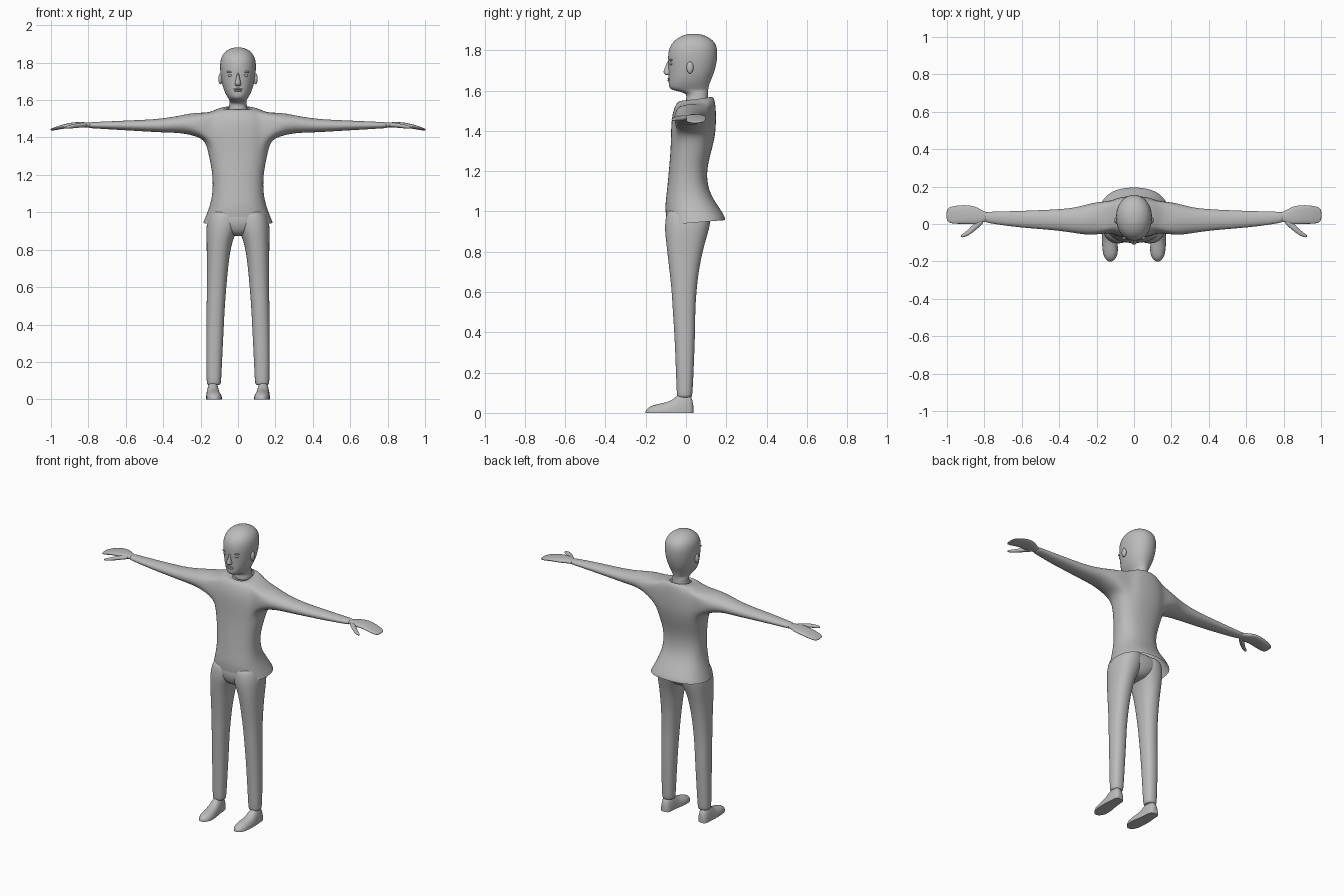
import bpy, bmesh, math
from mathutils import Matrix, Vector

grey = bpy.data.materials.new("plain_grey")
grey.diffuse_color = (0.5, 0.5, 0.5, 1)


def finish(bm, name, mirror=False, subsurf=2, angle=60):
    bmesh.ops.recalc_face_normals(bm, faces=bm.faces)
    me = bpy.data.meshes.new(name)
    bm.to_mesh(me)
    bm.free()
    me.materials.append(grey)
    ob = bpy.data.objects.new(name, me)
    bpy.context.collection.objects.link(ob)
    for o in bpy.context.selected_objects:
        o.select_set(False)
    ob.select_set(True)
    bpy.context.view_layer.objects.active = ob
    if subsurf:
        me.polygons.foreach_set("use_smooth", [True] * len(me.polygons))
    else:
        bpy.ops.object.shade_smooth_by_angle(angle=math.radians(angle))
    if mirror:
        ob.modifiers.new("mirror", 'MIRROR').use_mirror_merge = False
    if subsurf:
        m = ob.modifiers.new("smooth", 'SUBSURF')
        m.levels = m.render_levels = subsurf
    return ob


def loft(bm, axis, rings, n=24, p=1.0, caps=(True, True), flip=1, floor=None, tilt=None):
    """Rings are (t, a0, a1, b0, b1): place along the axis and bounds across it."""
    rows, grid = [], []
    for k, (t, a0, a1, b0, b1) in enumerate(rings):
        row = []
        for i in range(n):
            w = 2 * math.pi * i / n
            c, s = math.cos(w), math.sin(w)
            c = math.copysign(abs(c) ** p, c)
            s = math.copysign(abs(s) ** p, s)
            a = (a0 + a1) / 2 + (a1 - a0) / 2 * c
            b = (b0 + b1) / 2 + (b1 - b0) / 2 * s
            if floor is not None:
                b = max(floor, b)
            dt = tilt.get(k, 0) * s if tilt else 0
            co = {'x': (t * flip, a, b), 'y': (a, t, b), 'z': (a, b, t + dt)}[axis]
            row.append(bm.verts.new(co))
        rows.append(row)
    for r, q in zip(rows, rows[1:]):
        grid.append([bm.faces.new((r[i], r[(i + 1) % n], q[(i + 1) % n], q[i])) for i in range(n)])
    if caps[0]:
        bm.faces.new(rows[0])
    if caps[1]:
        bm.faces.new(rows[-1])
    return rows, grid


def ball(bm, centre, radii):
    bmesh.ops.create_uvsphere(bm, u_segments=16, v_segments=10, radius=1,
                              matrix=Matrix.Translation(Vector(centre)) @ Matrix.Diagonal((*radii, 1)))


# jacket: flared body, arm holes cut in the sides, sleeves bridged on
body = [(0.945, -.187, .187, -.096, .196), (0.97, -.177, .177, -.1, .197),
        (1.03, -.153, .153, -.105, .158), (1.1, -.136, .136, -.095, .112),
        (1.2, -.135, .135, -.086, .1), (1.3, -.156, .156, -.077, .127),
        (1.385, -.175, .175, -.075, .148), (1.465, -.178, .178, -.073, .15),
        (1.53, -.155, .155, -.055, .148), (1.561, -.1, .1, -.03, .138),
        (1.556, -.06, .06, -.012, .122)]
bm = bmesh.new()
rows, grid = loft(bm, 'z', body, 24, 0.85, (False, False), tilt={0: .012, 9: .008, 10: .012})
holes = {}
for side, mid in ((1, 0), (-1, 12)):
    patch = [grid[r][(mid + c) % 24] for r in (6, 7) for c in range(-3, 3)]
    ins = set(patch)
    holes[side] = [e for e in {e for f in patch for e in f.edges}
                   if sum(f in ins for f in e.link_faces) == 1]
    bmesh.ops.delete(bm, geom=patch, context='FACES')
sleeve = [(.225, -.064, .117, 1.405, 1.536), (.3, -.052, .09, 1.424, 1.52),
          (.4, -.037, .08, 1.426, 1.502), (.5, -.028, .075, 1.432, 1.495),
          (.6, -.02, .071, 1.438, 1.491), (.7, -.008, .068, 1.444, 1.486),
          (.78, .005, .066, 1.449, 1.483), (.8, .012, .062, 1.451, 1.48)]
for side in (1, -1):
    arm, _ = loft(bm, 'x', sleeve, 16, 0.95, (False, True), flip=side)
    first = arm[0]
    ends = [bm.edges.get((first[i], first[(i + 1) % 16])) for i in range(16)]
    bmesh.ops.bridge_loops(bm, edges=holes[side] + ends)
finish(bm, "jacket")

# hands: flat mitten and a thumb
bm = bmesh.new()
loft(bm, 'x', [(.77, .014, .06, 1.453, 1.478), (.81, .01, .07, 1.453, 1.481),
               (.84, -.004, .092, 1.453, 1.483), (.88, 0, .101, 1.454, 1.482),
               (.92, .0, .102, 1.449, 1.474), (.96, .0, .098, 1.442, 1.463),
               (.99, .006, .09, 1.437, 1.451), (1.003, .022, .074, 1.437, 1.446)], 16, 0.85)
finish(bm, "hand", True)
bm = bmesh.new()
loft(bm, 'x', [(.8, .008, .045, 1.455, 1.476), (.84, -.028, .02, 1.453, 1.478),
               (.87, -.052, -.014, 1.45, 1.474), (.9, -.07, -.042, 1.447, 1.467),
               (.928, -.073, -.06, 1.447, 1.458)], 12)
finish(bm, "thumb", True)

# trousers: two legs and a seat
bm = bmesh.new()
loft(bm, 'z', [(.075, .095, .164, -.042, .028), (.085, .09, .168, -.046, .032),
               (.2, .085, .17, -.05, .038), (.4, .075, .17, -.058, .046),
               (.5, .07, .168, -.066, .046), (.6, .062, .167, -.071, .052),
               (.7, .053, .167, -.082, .063), (.8, .04, .168, -.094, .083),
               (.86, .024, .169, -.101, .1), (.91, .0, .17, -.106, .115),
               (.96, -.01, .166, -.104, .125), (1.03, -.01, .14, -.09, .12)], 20, 0.88)
finish(bm, "trouser_leg", True)
bm = bmesh.new()
loft(bm, 'z', [(.872, -.025, .025, -.05, .06), (.89, -.07, .07, -.082, .095),
               (.93, -.13, .13, -.1, .118), (.97, -.155, .155, -.103, .126),
               (1.03, -.14, .14, -.09, .11)], 24, 0.85)
finish(bm, "trouser_seat")

# shoes with flat soles
bm = bmesh.new()
shoe = [(.036, .122, .15, .04), (.03, .11, .16, .07), (.015, .104, .166, .09),
        (-.02, .1, .168, .098), (-.045, .098, .17, .085), (-.07, .094, .171, .064),
        (-.1, .089, .171, .052), (-.13, .086, .169, .046), (-.16, .088, .165, .038),
        (-.18, .096, .156, .03), (-.193, .107, .146, .02), (-.2, .118, .136, .01)]
loft(bm, 'y', [(y, a, b, -h, h) for y, a, b, h in shoe], 32, 0.85, floor=0)
bmesh.ops.remove_doubles(bm, verts=bm.verts, dist=1e-5)
finish(bm, "shoe", True, 0, 50)

# head and neck
bm = bmesh.new()
loft(bm, 'z', [(1.53, -.058, .058, -.002, .118), (1.56, -.048, .048, .0, .11),
               (1.588, -.046, .046, .004, .109), (1.6, -.046, .046, -.062, .11),
               (1.612, -.054, .054, -.086, .112), (1.64, -.071, .071, -.087, .119),
               (1.68, -.085, .085, -.087, .138), (1.73, -.094, .094, -.089, .152),
               (1.78, -.098, .098, -.091, .158), (1.82, -.094, .094, -.081, .154),
               (1.85, -.079, .079, -.058, .135), (1.872, -.052, .052, -.022, .1),
               (1.882, -.02, .02, .015, .06)], 24, 0.95)
finish(bm, "head")

# nose
bm = bmesh.new()
loft(bm, 'z', [(1.75, -.006, .006, -.092, -.06), (1.725, -.009, .009, -.1, -.06),
               (1.7, -.014, .014, -.112, -.06), (1.685, -.02, .02, -.113, -.06),
               (1.675, -.015, .015, -.1, -.06)], 12)
finish(bm, "nose")

# lips
bm = bmesh.new()
for z, w in ((1.659, .027), (1.65, .022)):
    ball(bm, (0, -.083, z), (w, .009, .005))
finish(bm, "lips", subsurf=1)

# eyes, brows and ears
for name, centre, radii in (("eye", (.04, -.073, 1.732), (.014, .009, .007)),
                            ("brow", (.041, -.074, 1.751), (.022, .009, .005)),
                            ("ear", (.094, .02, 1.714), (.012, .018, .03))):
    bm = bmesh.new()
    ball(bm, centre, radii)
    finish(bm, name, True, 1)
